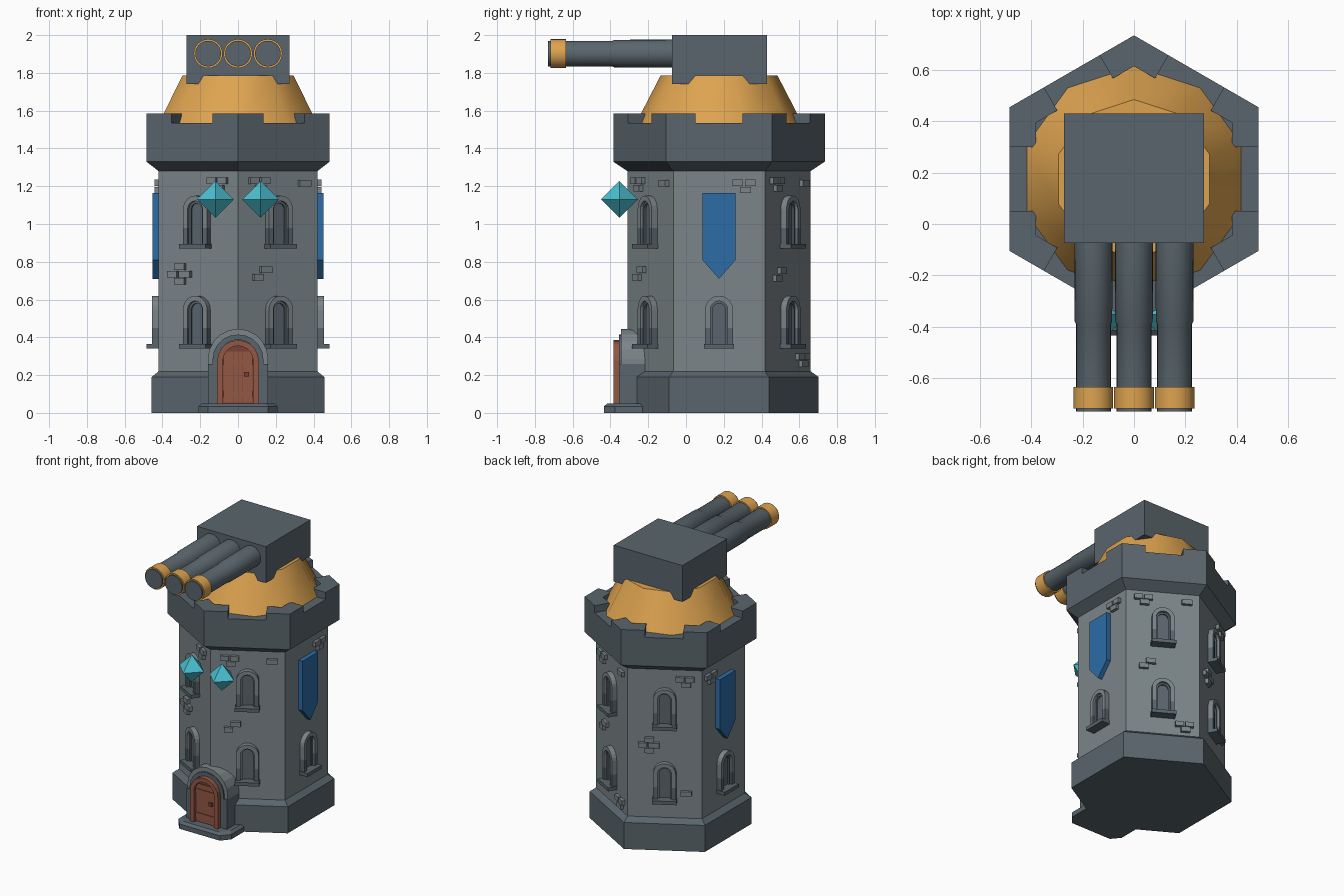
import bpy, bmesh, math
from mathutils import Vector

if "Cube" in bpy.data.objects:
    bpy.data.objects.remove(bpy.data.objects["Cube"])

CY = 0.175            # tower axis offset in y
WALL = 0.42           # wall apothem
C30 = math.cos(math.radians(30))


def material(name, rgb):
    m = bpy.data.materials.new(name)
    m.use_nodes = True
    m.diffuse_color = (*rgb, 1)
    m.node_tree.nodes["Principled BSDF"].inputs["Base Color"].default_value = (*rgb, 1)
    return m


STONE = material("light stone", (0.2, 0.235, 0.25))
TRIM = material("dark stone", (0.1, 0.13, 0.15))
GOLD = material("gold", (0.73, 0.37, 0.08))
BLUE = material("banner blue", (0.025, 0.15, 0.38))
CYAN = material("crystal cyan", (0.07, 0.53, 0.64))
WOOD = material("door wood", (0.29, 0.095, 0.06))
DARKWOOD = material("dark wood", (0.19, 0.055, 0.035))


def finish(name, bm, mat, smooth=None):
    bmesh.ops.recalc_face_normals(bm, faces=bm.faces)
    mesh = bpy.data.meshes.new(name)
    bm.to_mesh(mesh)
    bm.free()
    mesh.materials.append(mat)
    ob = bpy.data.objects.new(name, mesh)
    bpy.context.collection.objects.link(ob)
    if smooth:
        bpy.ops.object.select_all(action='DESELECT')
        ob.select_set(True)
        bpy.context.view_layer.objects.active = ob
        bpy.ops.object.shade_smooth_by_angle(angle=math.radians(smooth))
    return ob


def loft(bm, rings):
    """Skin a list of equal-length point loops and cap both ends."""
    vs = [[bm.verts.new(p) for p in ring] for ring in rings]
    n = len(vs[0])
    for a, b in zip(vs, vs[1:]):
        for i in range(n):
            bm.faces.new((a[i], a[(i + 1) % n], b[(i + 1) % n], b[i]))
    bm.faces.new(vs[0][::-1])
    bm.faces.new(vs[-1])


def on_face(angle, dist, u, z):
    """Point at distance dist from the tower axis, u to the right, seen from outside."""
    a = math.radians(angle)
    return Vector((dist * math.cos(a) - u * math.sin(a),
                   CY + dist * math.sin(a) + u * math.cos(a), z))


def plates(name, items, mat):
    """Extruded wall profiles: each item is (profile, angle, inner, outer)."""
    bm = bmesh.new()
    for prof, ang, d0, d1 in items:
        loft(bm, [[on_face(ang, d, u, z) for u, z in prof] for d in (d0, d1)])
    return finish(name, bm, mat)


def rect(u, z, w, h):
    return [(u - w / 2, z - h / 2), (u + w / 2, z - h / 2),
            (u + w / 2, z + h / 2), (u - w / 2, z + h / 2)]


def arch(half, base, spring, n=10):
    pts = [(half, base)]
    for i in range(n + 1):
        t = math.pi * i / n
        pts.append((half * math.cos(t), spring + half * math.sin(t)))
    return pts + [(-half, base)]


def arch_ring(outer, inner, base, spring):
    return arch(outer, base, spring) + arch(inner, base, spring)[::-1]


def tower(name, rings, sides, mat, smooth=None):
    bm = bmesh.new()
    loft(bm, [[(r * math.cos(t), CY + r * math.sin(t), z) for t in
               [math.pi / 2 + math.tau * i / sides for i in range(sides)]]
              for r, z in rings])
    return finish(name, bm, mat, smooth)


# Hexagonal tower sections and the dome
tower("tower_base", [(0.457 / C30, 0), (0.457 / C30, 0.19), (WALL / C30, 0.22)], 6, TRIM)
tower("tower_wall", [(WALL / C30, 0.2), (WALL / C30, 1.3)], 6, STONE)
tower("parapet", [(WALL / C30, 1.28), (0.485 / C30, 1.33), (0.485 / C30, 1.535)], 6, TRIM)
tower("dome", [(0.452, 1.51), (0.31, 1.785)], 10, GOLD, 40)

# Corner merlons
bm = bmesh.new()
for k in range(6):
    a, b = 60 * k, 60 * k + 60
    gap, out, inn = 0.125, 0.485, 0.381
    loft(bm, [[on_face(a, out, gap, z), on_face(a + 30, out / C30, 0, z),
               on_face(b, out, -gap, z), on_face(b, inn, -gap, z),
               on_face(a + 30, inn / C30, 0, z), on_face(a, inn, gap, z)]
              for z in (1.52, 1.585)])
finish("merlons", bm, TRIM)

# Windows: lower row on every face, upper row where no banner hangs
arches, legs, sills, panes = [], [], [], []
for k in range(6):
    for z in ([0.34] if k % 3 == 0 else [0.34, 0.87]):
        a = 60 * k
        spring = z + 0.206
        arches.append((arch_ring(0.074, 0.046, z + 0.11, spring), a, WALL - 0.01, WALL + 0.035))
        for s in (-1, 1):
            legs.append((rect(s * 0.06, z + 0.065, 0.028, 0.09), a, WALL - 0.01, WALL + 0.035))
        legs.append((arch_ring(0.046, 0.034, z + 0.025, spring), a, WALL - 0.01, WALL + 0.018))
        sills.append((rect(0, z + 0.0125, 0.16, 0.025), a, WALL - 0.01, WALL + 0.065))
        panes.append((arch(0.04, z + 0.02, spring), a, WALL - 0.01, WALL + 0.007))
plates("window_arches", arches, STONE)
plates("window_jambs", legs, TRIM)
plates("window_sills", sills, TRIM)
plates("window_panes", panes, TRIM)

# Raised wall stones in small clusters
CLUSTERS = {
    "trio": [(-0.03, 0.018, 0.055), (0.035, 0.018, 0.055), (0.01, -0.02, 0.06)],
    "single": [(0, 0, 0.07)],
    "pair": [(0.022, 0.022, 0.065), (-0.025, -0.018, 0.06)],
    "cross": [(0, 0.038, 0.06), (-0.045, 0, 0.06), (0.03, 0, 0.07), (0, -0.038, 0.06)],
}
LAYOUT = {
    0: [("trio", 0.13, 1.2)],
    60: [("trio", -0.13, 1.21), ("single", 0.16, 1.215), ("pair", -0.1, 0.73), ("trio", 0.14, 0.28)],
    120: [("trio", 0.13, 1.2), ("cross", -0.1, 0.74), ("single", 0.14, 0.4)],
    180: [("trio", -0.16, 1.2)],
    240: [("trio", 0.12, 1.21), ("cross", -0.105, 0.735)],
    300: [("trio", -0.12, 1.21), ("single", 0.16, 1.215), ("pair", -0.1, 0.735)],
}
stones = [(rect(u + du, z + dz, w, 0.034), a, WALL - 0.01, WALL + 0.022)
          for a, groups in LAYOUT.items()
          for kind, u, z in groups
          for du, dz, w in CLUSTERS[kind]]
plates("wall_stones", stones, STONE)

# Side banners
banner = [(-0.088, 1.165), (-0.088, 0.81), (0, 0.71), (0.088, 0.81), (0.088, 1.165)]
plates("banners", [(banner, a, WALL - 0.01, WALL + 0.032) for a in (0, 180)], BLUE)

# Doorway on the front corner
F = 270
plates("door_arch", [(arch_ring(0.16, 0.11, 0.26, 0.285), F, 0.36, 0.52)], STONE)
plates("door_jambs", [(rect(s * 0.133, 0.155, 0.054, 0.21), F, 0.36, 0.53) for s in (-1, 1)]
       + [(arch_ring(0.135, 0.108, 0.26, 0.28), F, 0.36, 0.53)], TRIM)
plates("door_frame", [(arch_ring(0.11, 0.08, 0.05, 0.275), F, 0.4, 0.56)], WOOD)
plates("door_panel", [(arch(0.085, 0.05, 0.275), F, 0.4, 0.535)], DARKWOOD)
plates("door_planks", [(rect(u, 0.19, 0.049, 0.27), F, 0.4, 0.54) for u in (-0.052, 0, 0.052)]
       + [(rect(0, z, 0.155, 0.035), F, 0.4, 0.545) for z in (0.1, 0.27)], WOOD)
plates("door_knob", [(rect(0.045, 0.205, 0.024, 0.024), F, 0.5, 0.556)], DARKWOOD)

# Doorstep with clipped corners
bm = bmesh.new()
step = []
for w, front, z in ((0.21, 0.61, 0), (0.21, 0.61, 0.035), (0.19, 0.59, 0.05)):
    step.append([on_face(F, d, u, z) for u, d in
                 ((-w, 0.3), (w, 0.3), (w, front - 0.06), (w - 0.05, front),
                  (0.05 - w, front), (-w, front - 0.06))])
loft(bm, step)
finish("doorstep", bm, TRIM)

# Floating crystals
bm = bmesh.new()
for x in (-0.12, 0.12):
    c, r = Vector((x, -0.353, 1.13)), 0.097
    eq = [bm.verts.new(c + Vector(d) * r) for d in ((1, 0, 0), (0, 1, 0), (-1, 0, 0), (0, -1, 0))]
    for s in (-1, 1):
        tip = bm.verts.new(c + Vector((0, 0, s * r)))
        for i in range(4):
            bm.faces.new((eq[i], eq[(i + 1) % 4], tip))
finish("crystals", bm, CYAN)

# Gun housing
bm = bmesh.new()
loft(bm, [[(-0.273, -0.075, z), (0.273, -0.075, z), (0.273, 0.43, z), (-0.273, 0.43, z)]
          for z in (1.74, 2.0)])
finish("gun_housing", bm, TRIM)


# Three barrels with gold muzzle bands
def barrels(name, profile, mat):
    bm = bmesh.new()
    for x in (-0.158, 0, 0.158):
        loft(bm, [[(x + r * math.cos(t), y, 1.902 + r * math.sin(t)) for t in
                   [math.tau * i / 24 for i in range(24)]] for r, y in profile])
    finish(name, bm, mat, 35)


barrels("barrels", [(0.075, 0), (0.073, -0.38), (0.068, -0.39), (0.068, -0.73)], TRIM)
barrels("muzzle_bands", [(0.077, -0.635), (0.077, -0.718)], GOLD)
